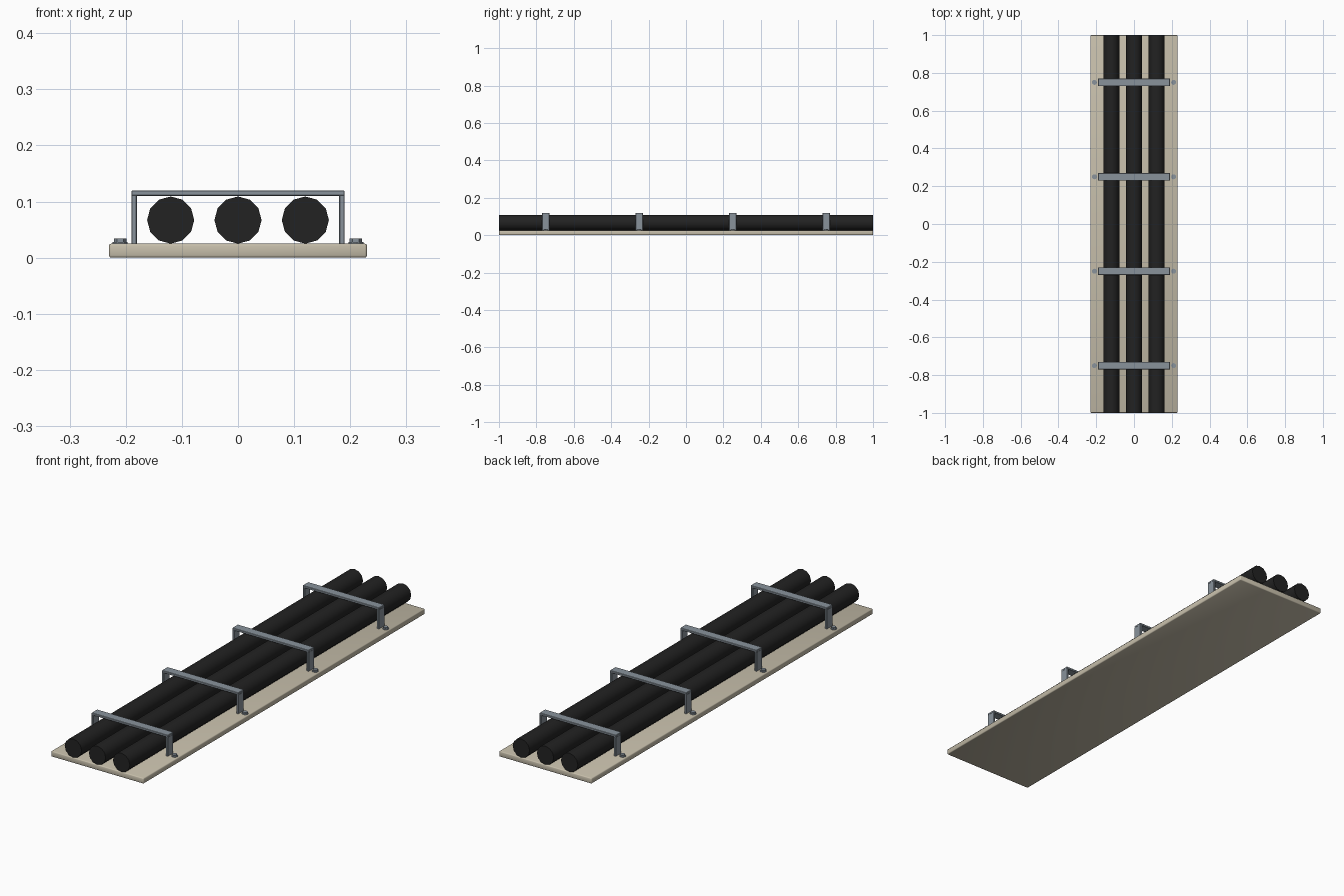
import bpy, bmesh, math
from mathutils import Matrix

if "Cube" in bpy.data.objects:
    bpy.data.objects.remove(bpy.data.objects["Cube"])


def material(name, rgb):
    m = bpy.data.materials.new(name)
    m.diffuse_color = (*rgb, 1)
    m.use_nodes = True
    m.node_tree.nodes["Principled BSDF"].inputs["Base Color"].default_value = m.diffuse_color
    return m


BEIGE = material("beige_plate", (0.56, 0.51, 0.40))
BLACK = material("black_rubber", (0.016, 0.016, 0.016))
STEEL = material("grey_steel", (0.25, 0.29, 0.33))


def finish(name, bm, mat, smooth=None):
    me = bpy.data.meshes.new(name)
    bm.to_mesh(me)
    bm.free()
    me.materials.append(mat)
    ob = bpy.data.objects.new(name, me)
    bpy.context.collection.objects.link(ob)
    if smooth:
        for p in me.polygons:
            p.use_smooth = smooth(p)
    return ob


def box(name, size, loc, mat, bevel, segments):
    bm = bmesh.new()
    bmesh.ops.create_cube(bm, size=1, matrix=Matrix.Translation(loc) @ Matrix.Diagonal((*size, 1)))
    bmesh.ops.bevel(bm, geom=bm.edges[:], offset=bevel, segments=segments,
                    profile=0.5, affect='EDGES')
    return finish(name, bm, mat)


def cylinder(name, radius, depth, matrix, sides, mat, smooth=None):
    bm = bmesh.new()
    bmesh.ops.create_cone(bm, cap_ends=True, segments=sides, radius1=radius,
                          radius2=radius, depth=depth, matrix=matrix)
    return finish(name, bm, mat, smooth)


# Base plate
plate = box("base_plate", (0.46, 2.0, 0.025), (0, 0, 0.0125), BEIGE, 0.004, 2)
for p in plate.data.polygons:
    p.use_smooth = True

# Three cables along the plate
for i, x in enumerate((-0.12, 0, 0.12)):
    m = Matrix.Translation((x, 0, 0.067)) @ Matrix.Rotation(math.pi / 2, 4, 'X')
    cylinder(f"cable_{i + 1}", 0.042, 2.0, m, 12, BLACK, lambda p: abs(p.normal.y) < 0.5)

# Four clamps with legs and bolts
for i, y in enumerate((-0.75, -0.25, 0.25, 0.75)):
    box(f"clamp_bar_{i + 1}", (0.38, 0.04, 0.01), (0, y, 0.115), STEEL, 0.0015, 1)
    for side, s in (("left", -1), ("right", 1)):
        box(f"clamp_leg_{side}_{i + 1}", (0.01, 0.04, 0.088), (s * 0.185, y, 0.068),
            STEEL, 0.0015, 1)
        cylinder(f"washer_{side}_{i + 1}", 0.0135, 0.005,
                 Matrix.Translation((s * 0.21, y, 0.0255)), 12, STEEL)
        cylinder(f"bolt_{side}_{i + 1}", 0.011, 0.012,
                 Matrix.Translation((s * 0.21, y, 0.028)) @ Matrix.Rotation(math.pi / 6 * 3, 4, 'Z'),
                 6, STEEL)
